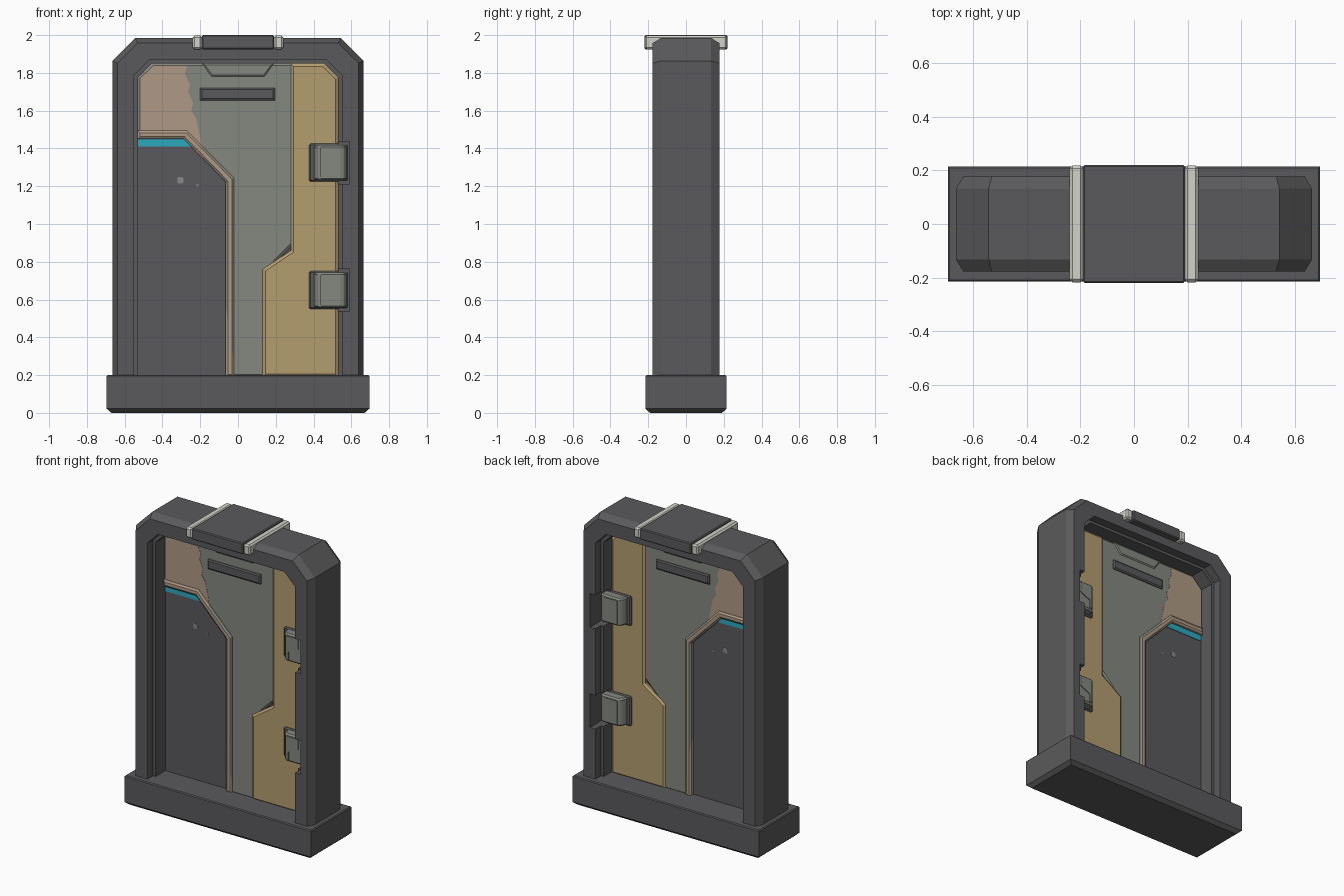
import bpy, bmesh, math
from mathutils import Vector

if "Cube" in bpy.data.objects:
    bpy.data.objects.remove(bpy.data.objects["Cube"])


def material(name, hexcode):
    rgb = [int(hexcode[i:i + 2], 16) / 255 for i in (0, 2, 4)]
    lin = [c / 12.92 if c <= 0.04045 else ((c + 0.055) / 1.055) ** 2.4 for c in rgb]
    m = bpy.data.materials.new(name)
    m.diffuse_color = (*lin, 1)
    m.use_nodes = True
    m.node_tree.nodes["Principled BSDF"].inputs["Base Color"].default_value = m.diffuse_color
    return m


DARK = material("dark grey", "5a5a5c")
GREEN = material("grey green", "858880")
PINK = material("dusty tan", "af9a85")
YELLOW = material("ochre", "b49d70")
CYAN = material("cyan", "2ba9bf")
LIGHT = material("off white", "d2d2ca")
CHIP = material("chipped grey", "888888")


def finish(name, bm, *mats):
    bmesh.ops.recalc_face_normals(bm, faces=bm.faces)
    me = bpy.data.meshes.new(name)
    bm.to_mesh(me)
    bm.free()
    ob = bpy.data.objects.new(name, me)
    bpy.context.collection.objects.link(ob)
    for m in mats:
        me.materials.append(m)
    return ob


def loft(rings):
    """Closed rings of equal length, bridged and capped."""
    bm = bmesh.new()
    vs = [[bm.verts.new(p) for p in r] for r in rings]
    n = len(vs[0])
    for a, b in zip(vs, vs[1:]):
        for i in range(n):
            j = (i + 1) % n
            bm.faces.new((a[i], a[j], b[j], b[i]))
    bm.faces.new(vs[0])
    bm.faces.new(vs[-1])
    return bm


def inset(pts, d):
    """Mitred inward offset of a 2D polygon."""
    n = len(pts)
    area = sum(pts[i][0] * pts[(i + 1) % n][1] - pts[(i + 1) % n][0] * pts[i][1] for i in range(n))
    s = 1 if area > 0 else -1
    out = []
    for i in range(n):
        p = Vector(pts[i])
        a = (p - Vector(pts[i - 1])).normalized()
        b = (Vector(pts[(i + 1) % n]) - p).normalized()
        na, nb = Vector((-a.y, a.x)) * s, Vector((-b.y, b.x)) * s
        out.append(tuple(p + (na + nb) * (d / (1 + na.dot(nb)))))
    return out


def plate_mesh(pts, depth, bevel=0.0):
    """Prism through the door, the same on front and back, with bevelled rims."""
    rings = [(pts, -depth + bevel * 0.7), (pts, depth - bevel * 0.7)]
    if bevel:
        small = inset(pts, bevel)
        rings = [(small, -depth)] + rings + [(small, depth)]
    return loft([[(x, y, z) for x, z in r] for r, y in rings])


def plate(name, pts, depth, mat, bevel=0.0):
    return finish(name, plate_mesh(pts, depth, bevel), mat)


def box(name, x0, x1, y0, y1, z0, z1, mat, bevel=0.0):
    bm = loft([[(x0, y0, z), (x1, y0, z), (x1, y1, z), (x0, y1, z)] for z in (z0, z1)])
    ob = finish(name, bm, mat)
    if bevel:
        add_bevel(ob, bevel)
    return ob


def add_bevel(ob, width):
    m = ob.modifiers.new("bevel", 'BEVEL')
    m.width, m.segments, m.limit_method = width, 1, 'ANGLE'


def rect(x0, x1, z0, z1):
    return [(x0, z0), (x1, z0), (x1, z1), (x0, z1)]


# base block with chamfered foot and top rim
base = []
for hx, hy, z in [(.67, .19, 0), (.695, .215, .022), (.695, .215, .194), (.689, .209, .2)]:
    base.append([(-hx, -hy, z), (hx, -hy, z), (hx, hy, z), (-hx, hy, z)])
finish("base", loft(base), DARK)

# frame: stepped, chamfered section swept round the arch (half width, top, corner cut, y)
half = [(.665, 1.985, .122, -.132), (.637, 1.957, .106, -.178), (.55, 1.868, .08, -.178),
        (.55, 1.868, .08, -.12), (.53, 1.85, .075, -.12)]
section = half + [(w, t, c, -y) for w, t, c, y in reversed(half)]
Z0 = .19
path = [lambda w, t, c: (-w, Z0), lambda w, t, c: (-w, t - c), lambda w, t, c: (-w + c, t),
        lambda w, t, c: (w - c, t), lambda w, t, c: (w, t - c), lambda w, t, c: (w, Z0)]
rings = []
for f in path:
    rings.append([(f(w, t, c)[0], y, f(w, t, c)[1]) for w, t, c, y in section])
frame = finish("frame", loft(rings), DARK)

# top cap and its two straps
box("top_cap", -.19, .19, -.22, .22, 1.925, 2.0, DARK, .006)
for s in (-1, 1):
    a, b = sorted((s * .19, s * .24))
    box("cap_strap", a, b, -.218, .218, 1.925, 1.997, LIGHT, .01)

# door core, seen as the recessed dark panel
plate("door_core", [(-.535, Z0), (.535, Z0), (.535, 1.78), (.46, 1.855), (-.46, 1.855), (-.535, 1.78)],
      .015, DARK)

# grey green centre panel
plate("centre_panel", [(-.53, 1.47), (-.28, 1.47), (-.045, 1.235), (-.045, Z0), (.2, Z0), (.2, .8),
                       (.3, .9), (.3, 1.85), (-.455, 1.85), (-.53, 1.775)], .03, GREEN, .012)

# worn tan paint in the upper left corner
plate("tan_paint", [(-.52, 1.475), (-.275, 1.475), (-.19, 1.40), (-.20, 1.46), (-.222, 1.56),
                    (-.248, 1.6), (-.238, 1.64), (-.264, 1.7), (-.254, 1.74), (-.28, 1.79),
                    (-.27, 1.838), (-.45, 1.838), (-.52, 1.77)], .0315, PINK)

# raised trim round the dark panel, tan on the left and green on the right
bm = plate_mesh([(-.53, 1.495), (-.27, 1.495), (-.02, 1.243), (-.02, Z0), (-.065, Z0),
                 (-.065, 1.222), (-.287, 1.45), (-.53, 1.45)], .042, .012)
bmesh.ops.bisect_plane(bm, geom=bm.verts[:] + bm.edges[:] + bm.faces[:],
                       plane_co=(-.19, 0, 1.4), plane_no=(1, 0, .15))
for f in bm.faces:
    c = f.calc_center_median()
    f.material_index = 0 if c.x + .15 * (c.z - 1.4) < -.19 else 1
finish("panel_trim", bm, PINK, GREEN)

# cyan stripe and paint chips on the dark panel
plate("cyan_stripe", [(-.53, 1.41), (-.248, 1.41), (-.287, 1.45), (-.53, 1.45)], .019, CYAN)
for cx, cz, r in [(-.305, 1.232, .021), (-.215, 1.205, .007)]:
    ring = [(cx + r * (1 if k % 2 else .8) * math.cos(k * math.pi / 4),
             cz + r * (1 if k % 2 else .85) * math.sin(k * math.pi / 4)) for k in range(8)]
    plate("paint_chip", ring, .017, CHIP)

# ochre side panel
plate("side_panel", [(.28, 1.85), (.455, 1.85), (.53, 1.775), (.53, Z0), (.13, Z0), (.13, .76),
                     (.28, .86)], .04, YELLOW, .015)

# top tab and dark slot plate on the centre panel
plate("top_tab", [(-.19, 1.85), (-.14, 1.78), (.14, 1.78), (.19, 1.85)], .036, GREEN, .008)
plate("slot_plate", rect(-.2, .195, 1.655, 1.72), .042, DARK, .009)

# hinges on both faces, sitting in notches cut in the frame
profile = [(.40, .04), (.405, .08), (.43, .108), (.55, .108), (.568, .095), (.576, .07)]
outline = profile + [(x, -y) for x, y in reversed(profile)]
for hz in (1.325, .65):
    body = finish("hinge_body", loft([[(x, y, hz + dz) for x, y in outline] for dz in (-.093, .093)]), GREEN)
    add_bevel(body, .01)
    plate("hinge_step", [(.435, hz + .08), (.528, hz + .08), (.528, hz + .01), (.454, hz - .025),
                         (.454, hz - .08), (.435, hz - .08)], .114, GREEN)
    box("hinge_bracket", .375, .585, -.052, .052, hz - .1, hz + .1, DARK, .008)
    for s in (-1, 1):
        y0, y1 = sorted((s * .05, s * .3))
        cutter = box("notch_cutter", .45, .59, y0, y1, hz - .113, hz + .113, DARK)
        cutter.hide_render = True
        cutter.hide_set(True)
        mod = frame.modifiers.new("notch", 'BOOLEAN')
        mod.operation, mod.solver, mod.object = 'DIFFERENCE', 'EXACT', cutter
